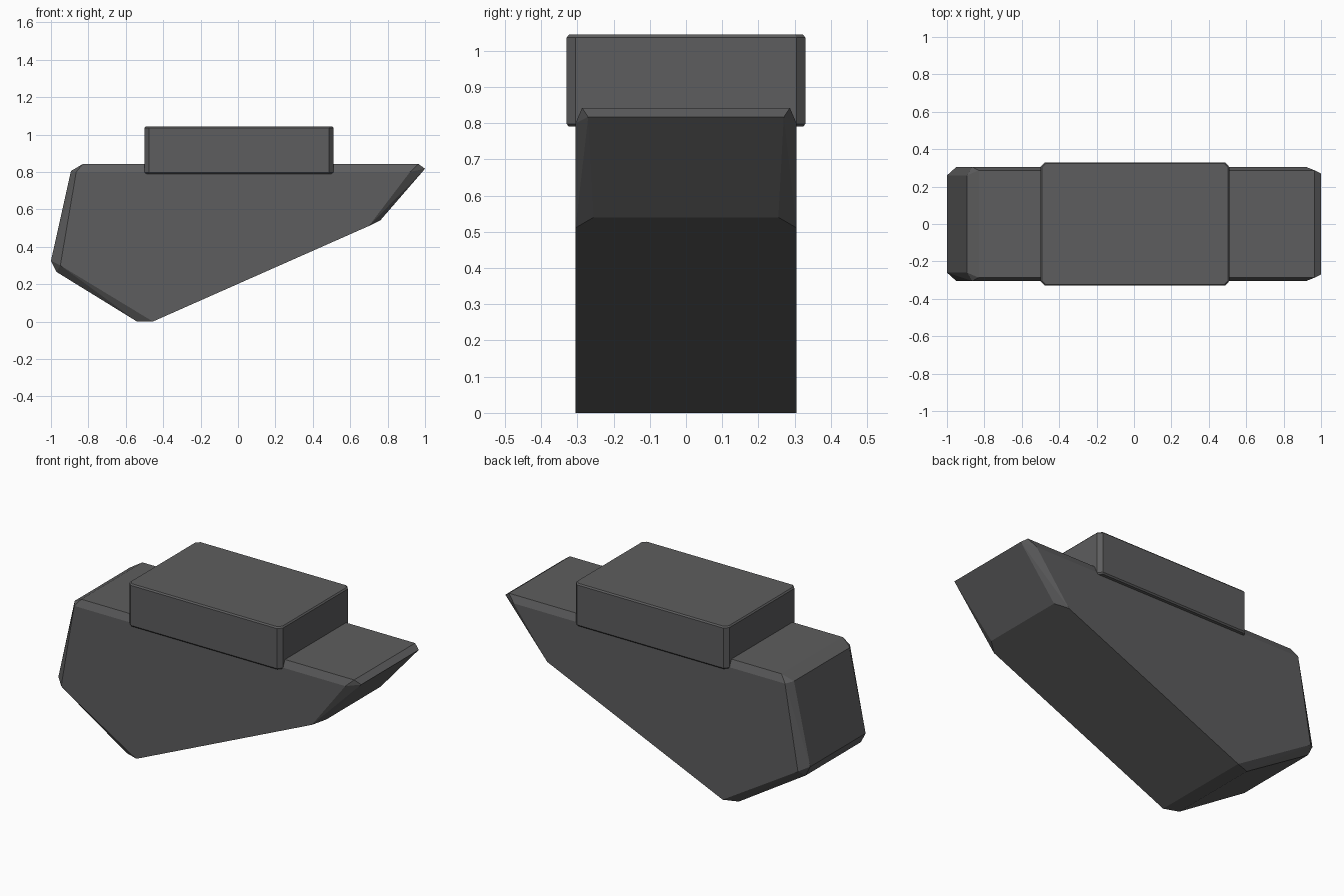
import bpy, bmesh, math

cube = bpy.data.objects.get("Cube")
if cube:
    bpy.data.objects.remove(cube)

GREY = (0.11, 0.11, 0.112, 1)
metal = bpy.data.materials.new("dark grey")
metal.use_nodes = True
metal.diffuse_color = GREY
metal.node_tree.nodes["Principled BSDF"].inputs["Base Color"].default_value = GREY


def convex_part(name, points):
    """Wrap a faceted solid around points mirrored across the y axis."""
    bm = bmesh.new()
    for x, y, z in points:
        for side in (1, -1):
            bm.verts.new((x, side * y, z))
    result = bmesh.ops.convex_hull(bm, input=bm.verts[:])
    loose = {g for g in result["geom_interior"] + result["geom_unused"]
             if isinstance(g, bmesh.types.BMVert)}
    bmesh.ops.delete(bm, geom=list(loose), context="VERTS")
    bmesh.ops.dissolve_limit(bm, angle_limit=math.radians(2),
                             verts=bm.verts[:], edges=bm.edges[:])
    bmesh.ops.recalc_face_normals(bm, faces=bm.faces[:])
    mesh = bpy.data.meshes.new(name)
    bm.to_mesh(mesh)
    bm.free()
    mesh.materials.append(metal)
    obj = bpy.data.objects.new(name, mesh)
    bpy.context.collection.objects.link(obj)
    return obj


# Wedge body: flat side panel outline, then the chamfered rim inside it
panel = [(-0.455, 0), (0.70, 0.511), (0.92, 0.80), (-0.865, 0.80), (-0.95, 0.30)]
rim = [(-0.54, 0.275, 0), (0.76, 0.255, 0.54), (1.0, 0.27, 0.817),
       (0.965, 0.287, 0.842), (-0.83, 0.287, 0.842), (-0.893, 0.26, 0.805),
       (-1.0, 0.26, 0.325), (-0.97, 0.26, 0.265)]
convex_part("wedge_body", [(x, 0.305, z) for x, z in panel] + rim)

# Top block: chamfered corners, with a fine chamfer along top and bottom
block = []
for z, inset in ((0.79, 0.007), (0.798, 0), (1.036, 0), (1.044, 0.007)):
    for side in (-1, 1):
        block.append((0.005 + side * (0.505 - inset), 0.305 - inset / 2, z))
        block.append((0.005 + side * (0.482 - inset / 2), 0.33 - inset, z))
convex_part("top_block", block)
